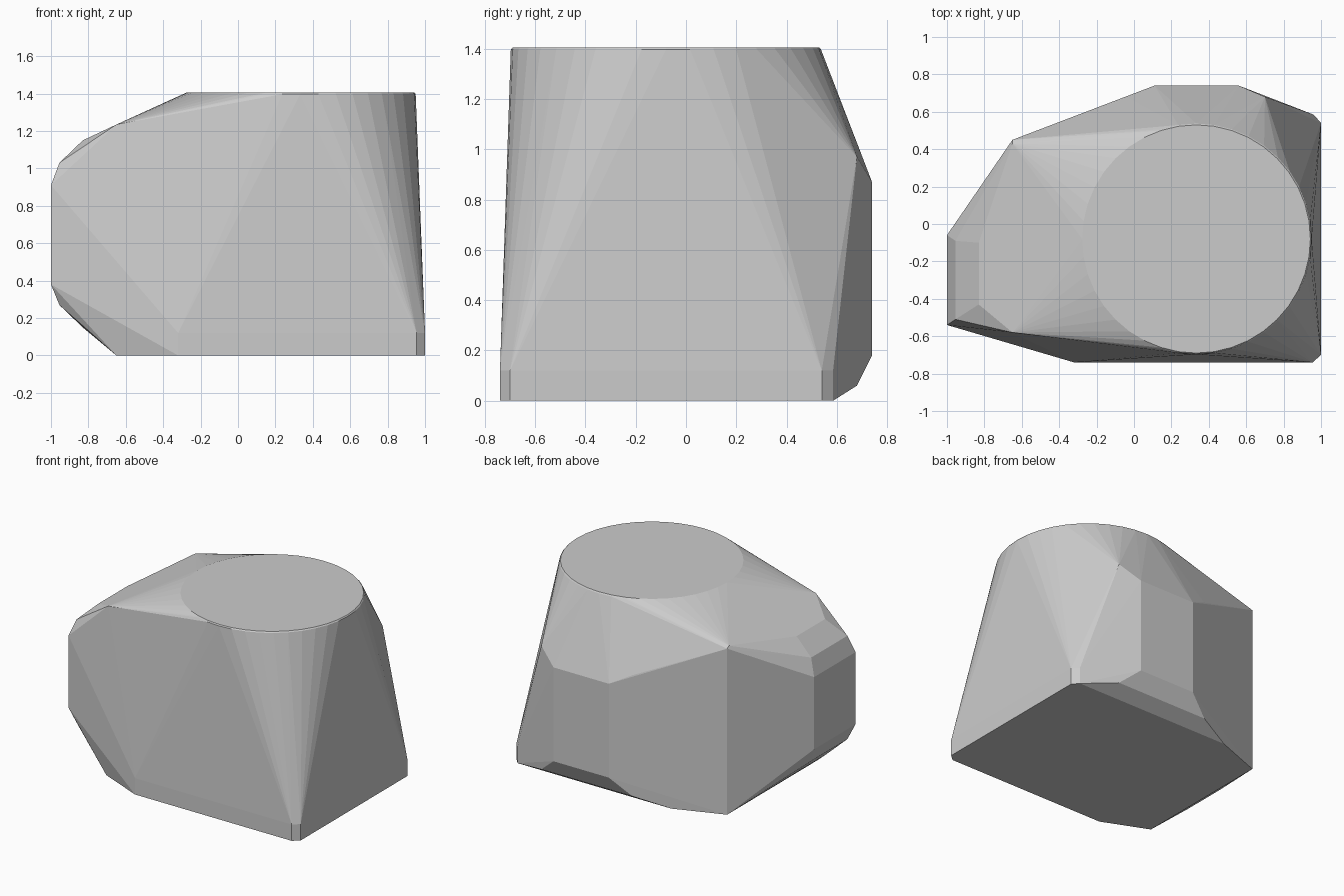
import bpy, bmesh, math

cube = bpy.data.objects.get("Cube")
if cube:
    bpy.data.objects.remove(cube, do_unlink=True)

grey = bpy.data.materials.new("light grey")
grey.use_nodes = True
colour = (0.6, 0.6, 0.6, 1)
grey.diffuse_color = colour
grey.node_tree.nodes["Principled BSDF"].inputs["Base Color"].default_value = colour

points = []


def column(x, y, *heights):
    """Adds points above one another at one plan position."""
    points.extend((x, y, z) for z in heights)


# Round flat top with a fine chamfered rim
for radius, z in ((0.617, 1.397), (0.61, 1.405)):
    for i in range(40):
        a = math.tau * i / 40
        column(0.333 + radius * math.cos(a), -0.08 + radius * math.sin(a), z)

# Broad base with clipped corners and short upright sides
column(-0.32, -0.74, 0, 0.12)
column(0.955, -0.74, 0, 0.12)
column(1, -0.70, 0, 0.12)
column(1, 0.54, 0, 0.12)
column(0.96, 0.585, 0, 0.12)
column(-0.29, 0.585, 0)
column(-0.65, -0.60, 0)

# Back wall and its rounded upper and lower edges
for x in (0.11, 0.56):
    column(x, 0.74, 0.18, 0.87)
column(-0.04, 0.68, 0.06, 0.95)
column(0.70, 0.68, 0.06, 0.97)

# Upright corner between the back and the narrow end
column(-0.65, 0.45, 0, 1.22)
column(-0.65, 0.43, 1.235)
column(-0.65, -0.58, 1.235)

# Narrow end, rounded above and below
for y in (-0.06, -0.54):
    column(-1, y, 0.38, 0.91)
for y in (-0.09, -0.51):
    column(-0.955, y, 0.27, 1.03)
for y in (-0.10, -0.43):
    column(-0.83, y, 0.15, 1.15)

# Wrap the points in one faceted shell
bm = bmesh.new()
for p in points:
    bm.verts.new(p)
hull = bmesh.ops.convex_hull(bm, input=bm.verts)
loose = {v for v in hull["geom_interior"] + hull["geom_unused"]
         if isinstance(v, bmesh.types.BMVert) and not v.link_faces}
bmesh.ops.delete(bm, geom=list(loose), context="VERTS")
bmesh.ops.dissolve_limit(bm, angle_limit=math.radians(0.5),
                         verts=bm.verts, edges=bm.edges)
bmesh.ops.recalc_face_normals(bm, faces=bm.faces)

mesh = bpy.data.meshes.new("faceted_block")
bm.to_mesh(mesh)
bm.free()
mesh.materials.append(grey)
block = bpy.data.objects.new("faceted_block", mesh)
bpy.context.collection.objects.link(block)
